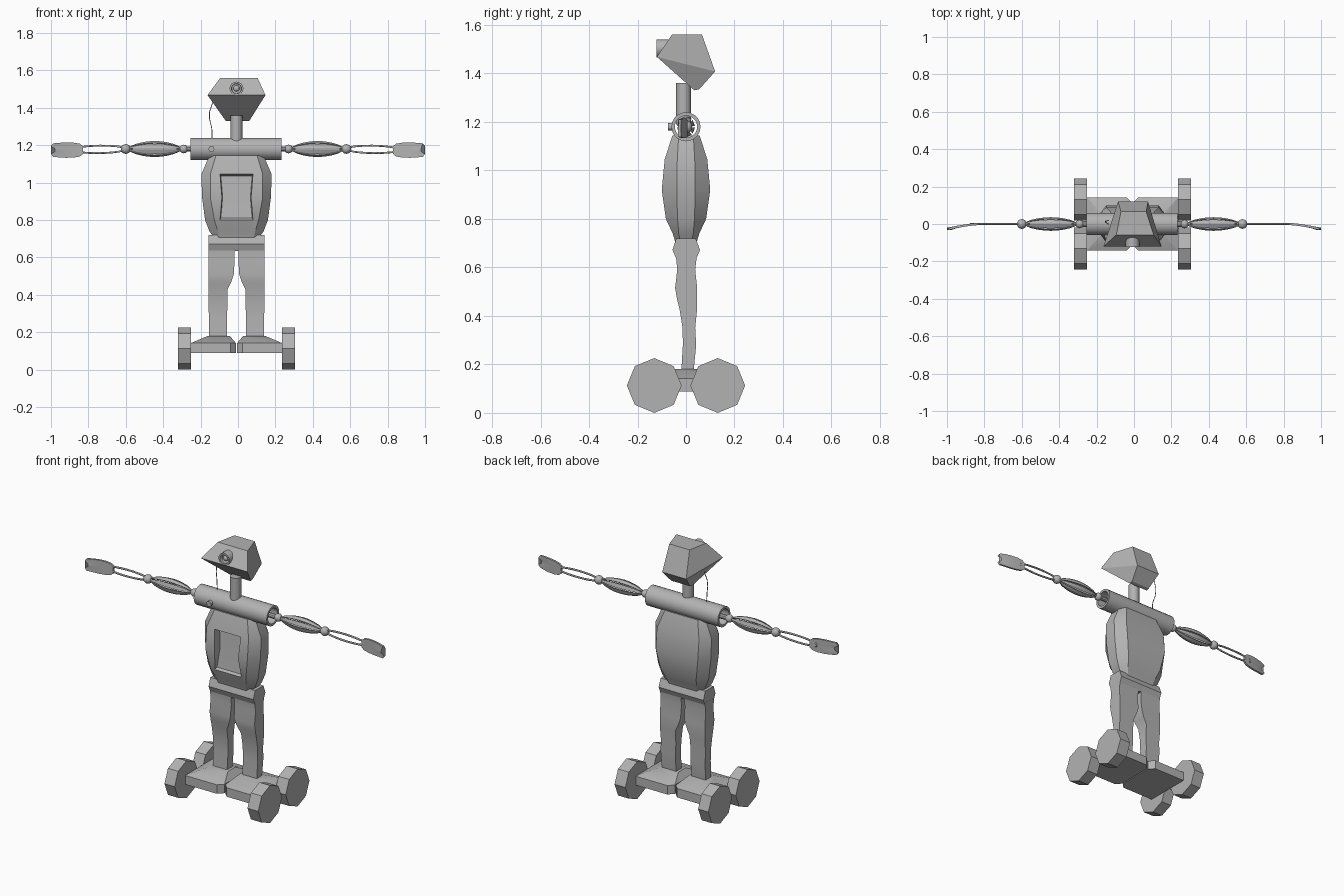
import bpy, bmesh, math
from math import sin, cos, pi
from mathutils import Vector

if "Cube" in bpy.data.objects:
    bpy.data.objects.remove(bpy.data.objects["Cube"])

grey = bpy.data.materials.new("metal_grey")
grey.diffuse_color = (0.45, 0.45, 0.45, 1)
grey.use_nodes = True
grey.node_tree.nodes["Principled BSDF"].inputs["Base Color"].default_value = grey.diffuse_color
CX = -0.008      # centre line of the body
ARM_Z = 1.18


def finish(name, bm):
    bmesh.ops.recalc_face_normals(bm, faces=bm.faces)
    me = bpy.data.meshes.new(name)
    bm.to_mesh(me)
    bm.free()
    me.materials.append(grey)
    ob = bpy.data.objects.new(name, me)
    bpy.context.collection.objects.link(ob)
    return ob


def loft_bm(rings, caps=True, wrap=False):
    """Skin a list of equal-length point rings."""
    bm = bmesh.new()
    vs = [[bm.verts.new(p) for p in r] for r in rings]
    n = len(vs[0])
    pairs = list(zip(vs, vs[1:]))
    if wrap:
        pairs.append((vs[-1], vs[0]))
    for a, b in pairs:
        for j in range(n):
            k = (j + 1) % n
            bm.faces.new((a[j], a[k], b[k], b[j]))
    if caps and not wrap:
        bm.faces.new(vs[0])
        bm.faces.new(vs[-1])
    return bm


def loft(name, rings, **kw):
    return finish(name, loft_bm(rings, **kw))


def circle(axis, c, r, n=16, turn=0.0):
    pts = []
    for i in range(n):
        a = 2 * pi * i / n + turn
        u, v = r * cos(a), r * sin(a)
        off = {'x': (0, u, v), 'y': (u, 0, v), 'z': (u, v, 0)}[axis]
        pts.append(Vector(c) + Vector(off))
    return pts


def cylinder(name, axis, a, b, r, n=16):
    return loft(name, [circle(axis, a, r, n), circle(axis, b, r, n)])


def ball(name, c, r):
    bm = bmesh.new()
    bmesh.ops.create_uvsphere(bm, u_segments=16, v_segments=10, radius=r)
    bmesh.ops.translate(bm, verts=bm.verts, vec=c)
    return finish(name, bm)


def rect(x0, x1, y0, y1, z):
    return [(x0, y0, z), (x1, y0, z), (x1, y1, z), (x0, y1, z)]


def wire(name, pts, r):
    """Thin bent rod through the points."""
    cu = bpy.data.curves.new(name, 'CURVE')
    cu.dimensions = '3D'
    cu.bevel_depth, cu.bevel_resolution, cu.use_fill_caps = r, 1, True
    sp = cu.splines.new('POLY')
    sp.points.add(len(pts) - 1)
    for p, q in zip(sp.points, pts):
        p.co = (*q, 1)
    cu.materials.append(grey)
    ob = bpy.data.objects.new(name, cu)
    bpy.context.collection.objects.link(ob)


# Head: tilted wide brow ring between a small crown and a narrow chin
loft("head", [
    [(-0.065, 0.035, 1.33), (0.06, 0.035, 1.33), (0.06, 0.055, 1.335), (-0.065, 0.055, 1.335)],
    [(-0.163, -0.12, 1.468), (0.147, -0.12, 1.468), (0.075, 0.12, 1.408), (-0.085, 0.12, 1.408)],
    [(-0.095, -0.058, 1.56), (0.105, -0.058, 1.56), (0.065, 0.066, 1.56), (-0.07, 0.066, 1.56)]])

# Eye: recessed barrel with a small lens
loft("eye_barrel", [circle('y', (CX, y, 1.503), r) for y, r in
                    ((-0.02, 0.037), (-0.122, 0.037), (-0.122, 0.027), (-0.10, 0.025))])
ball("eye_lens", (CX, -0.10, 1.503), 0.017)

cylinder("neck", 'z', (CX, -0.01, 1.19), (CX, -0.01, 1.36), 0.031)

# Shoulders: open tube, with a small button on the chest side
loft("shoulder_tube", [circle('x', (x, 0, ARM_Z), r, 20) for x, r in
                       ((-0.254, 0.06), (0.233, 0.06), (0.233, 0.046), (-0.254, 0.046))], wrap=True)
cylinder("shoulder_rod", 'x', (-0.29, 0, ARM_Z), (0.27, 0, ARM_Z), 0.015, 10)
cylinder("button", 'y', (-0.142, -0.045, ARM_Z), (-0.142, -0.075, ARM_Z), 0.016, 12)
wire("antenna_wire", [(-0.135, 0.02, 1.43), (-0.152, 0.015, 1.38), (-0.152, 0.01, 1.34),
                      (-0.14, 0, 1.29), (-0.138, 0, 1.23)], 0.0022)

# Torso: bevelled barrel with a recessed front panel
rings = []
for z, w, a, f, r, d in ((0.69, 0.11, 0.02, 0.09, 0.06, 0.04),
                         (0.74, 0.145, 0.03, 0.10, 0.075, 0.055),
                         (0.80, 0.168, 0.035, 0.118, 0.088, 0.083),
                         (0.92, 0.184, 0.038, 0.14, 0.078, 0.10),
                         (1.045, 0.188, 0.036, 0.14, 0.088, 0.088),
                         (1.145, 0.145, 0.03, 0.11, 0.07, 0.056)):
    half = [(-w, -a), (-f, -d), (-r, -d), (r, -d), (f, -d), (w, -a), (w, a), (f, d), (-f, d), (-w, a)]
    rings.append([(x + CX, y, z) for x, y in half])
bm = loft_bm(rings)
bmesh.ops.recalc_face_normals(bm, faces=bm.faces)
bm.faces.ensure_lookup_table()
panel = [bm.faces[i * 10 + 2] for i in (2, 3)]
bmesh.ops.inset_region(bm, faces=panel, thickness=0.004, depth=-0.045, use_even_offset=True)
for v in {v for f in panel for v in f.verts}:
    if v.co.z < 0.86:
        v.co.y -= 0.03
finish("torso", bm)

# Pelvis: six-sided bar
hip = [(-0.04, 0.635), (-0.056, 0.672), (-0.04, 0.72), (0.04, 0.72), (0.058, 0.672), (0.042, 0.635)]
loft("pelvis", [[(x, y, z) for y, z in hip] for x in (-0.157, 0.142)])

for s, side in ((-1, "left"), (1, "right")):
    # Leg: z, inner and outer distance from the centre line, front and back
    loft(side + "_leg", [rect(CX + s * i, CX + s * o, y0, y1, z) for z, i, o, y0, y1 in (
        (0.16, 0.052, 0.146, -0.02, 0.03), (0.28, 0.05, 0.148, -0.013, 0.042),
        (0.35, 0.049, 0.149, -0.014, 0.038), (0.43, 0.047, 0.15, -0.027, 0.046),
        (0.47, 0.028, 0.15, -0.037, 0.046), (0.515, 0.013, 0.15, -0.045, 0.046),
        (0.59, 0.011, 0.15, -0.036, 0.038), (0.65, 0.011, 0.15, -0.042, 0.045))])

    # Foot: slab with cut inner corners and a sloping top
    def plan(i, o, c, y, z):
        return [(CX + s * px, py, z) for px, py in
                ((o, -y), (i + c, -y), (i, -y + c), (i, y - c), (i + c, y), (o, y))]
    loft(side + "_foot", [plan(0.003, 0.245, 0.03, 0.143, 0.088),
                          plan(0.003, 0.245, 0.03, 0.143, 0.142),
                          plan(0.035, 0.155, 0.01, 0.045, 0.18)])

    # Wheels: plain octagons
    xa, xb = (-0.32, -0.252) if s < 0 else (0.234, 0.306)
    for y, end in ((-0.131, "front"), (0.131, "back")):
        cylinder(f"{side}_{end}_wheel", 'x', (xa, y, 0.113), (xb, y, 0.113), 0.113, 8)

    # Arm joints
    ax = lambda u: s * u - 0.01
    ball(side + "_shoulder_joint", (ax(0.28), 0, ARM_Z), 0.023)
    ball(side + "_elbow_joint", (ax(0.59), 0, ARM_Z), 0.026)

    # Upper arm: ring of bowed slats
    for k in range(8):
        ang = 2 * pi * (k + 0.5) / 8
        rings = []
        for i in range(9):
            t = i / 8
            r = 0.010 + 0.033 * sin(pi * t) ** 0.75
            rings.append([(ax(0.295 + 0.28 * t), 0.85 * q * cos(ang + e), ARM_Z + q * sin(ang + e))
                          for q, e in ((r, -0.3), (r, 0.3), (r - 0.006, 0.3), (r - 0.006, -0.3))])
        loft(f"{side}_upper_arm_slat_{k}", rings)

    # Forearm: two bowed rods
    for v in (-1, 1):
        wire(f"{side}_forearm_rod_{v}", [
            (ax(0.595) + s * 0.27 * i / 8, 0, ARM_Z - 0.004 * i / 8 + v * (0.006 + 0.014 * sin(pi * i / 8) ** 0.6))
            for i in range(9)], 0.0055)

    # Hand: thin curved plate with a notched tip
    rings = []
    for u, h, notch in ((0.83, 0.022, 0), (0.845, 0.034, 0), (0.88, 0.04, 0),
                        (0.92, 0.041, 0), (0.96, 0.039, 0.3), (1.0, 0.036, 1)):
        ring = []
        bend = -0.026 * ((u - 0.83) / 0.17) ** 1.4
        for th in (-0.006, 0.006):
            row = [(s * (u - notch * c), bend + th, 1.174 + h * m) for m, c in
                   ((-1, 0.012), (-0.6, 0), (-0.2, 0.022), (0.2, 0.022), (0.6, 0), (1, 0.012))]
            ring += row if th < 0 else row[::-1]
        rings.append(ring)
    loft(side + "_hand", rings)

# Smooth the rounded parts, keep hard edges
for ob in bpy.context.scene.objects:
    if ob.type == 'MESH':
        ob.select_set(True)
        bpy.context.view_layer.objects.active = ob
bpy.ops.object.shade_smooth_by_angle(angle=math.radians(30))
